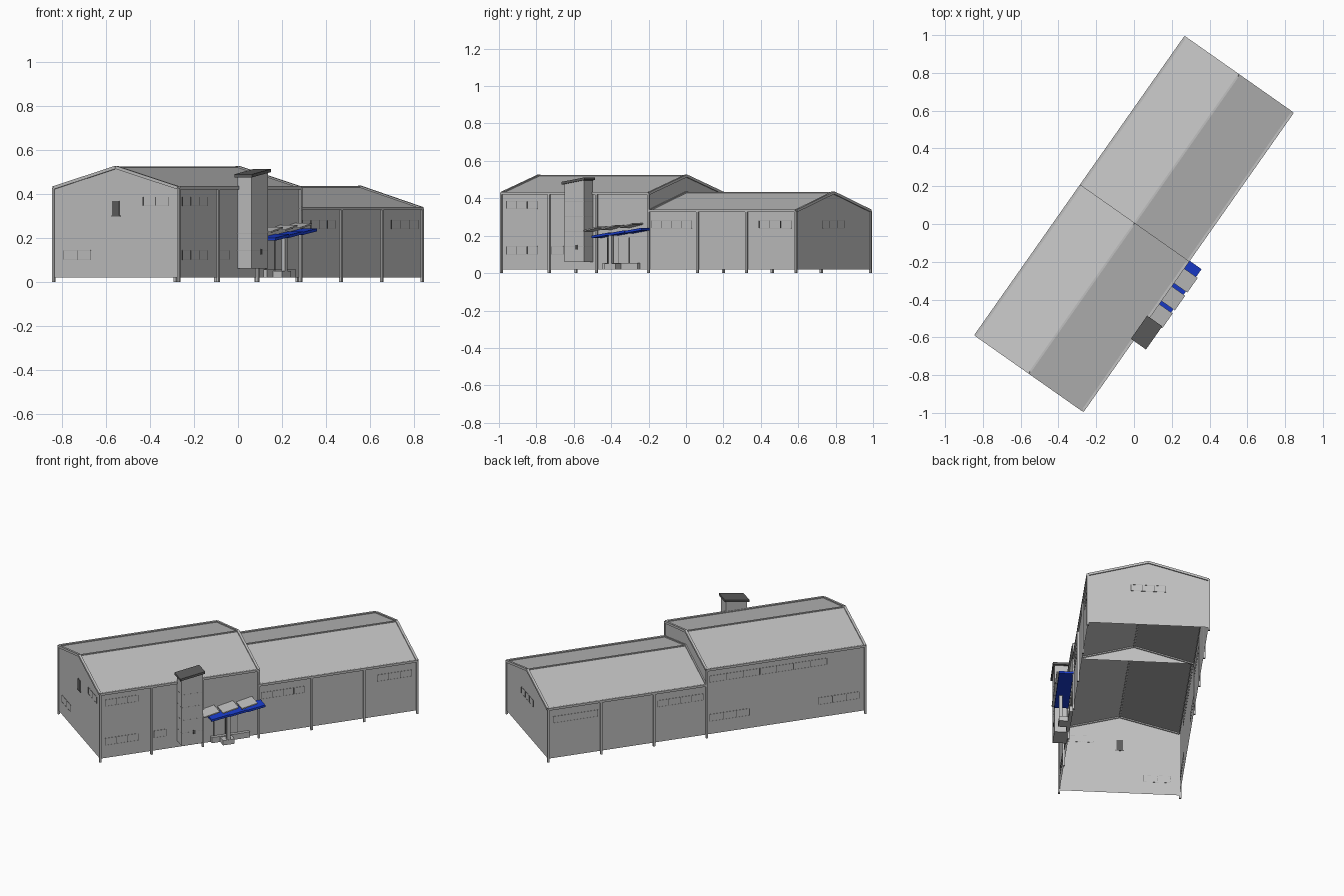
import bpy, bmesh, math
from mathutils import Vector

if "Cube" in bpy.data.objects:
    bpy.data.objects.remove(bpy.data.objects["Cube"])

ANGLE = math.radians(54.9)      # the building stands turned on the ground
L, W = 0.962, 0.344             # half length and half width to the walls
BASE = 0.02


def material(name, r, g, b):
    m = bpy.data.materials.new(name)
    m.diffuse_color = (r, g, b, 1)
    m.use_nodes = True
    m.node_tree.nodes["Principled BSDF"].inputs["Base Color"].default_value = m.diffuse_color
    return m


GREY = material("light_grey", 0.53, 0.53, 0.53)
TRIM = material("trim_grey", 0.42, 0.42, 0.42)
DARK = material("dark_grey", 0.11, 0.11, 0.11)
BLUE = material("deep_blue", 0.01, 0.045, 0.6)


# Points are (u along building, v towards the entrance side, z)
def mesh(name, points, faces, mat):
    bm = bmesh.new()
    vs = [bm.verts.new((u, -v, z)) for u, v, z in points]
    for f in faces:
        bm.faces.new([vs[i] for i in f])
    bmesh.ops.recalc_face_normals(bm, faces=bm.faces)
    me = bpy.data.meshes.new(name)
    bm.to_mesh(me)
    bm.free()
    me.materials.append(mat)
    ob = bpy.data.objects.new(name, me)
    ob.rotation_euler[2] = ANGLE
    bpy.context.collection.objects.link(ob)
    return ob


BOX = [(0, 1, 3, 2), (4, 6, 7, 5), (0, 4, 5, 1), (2, 3, 7, 6), (0, 2, 6, 4), (1, 5, 7, 3)]


def box(name, u, v, z, mat, rise=0):
    """Box between ranges; rise lifts the far u end to slope it."""
    pts = [(a, b, c + (rise if a == u[1] else 0)) for a in u for b in v for c in z]
    return mesh(name, pts, BOX, mat)


def bar(name, p, q, mat, r=0.007):
    """Square bar between two points."""
    p, q = Vector(p), Vector(q)
    d = (q - p).normalized()
    side = d.cross(Vector((0, 0, 1)))
    side = side.normalized() if side.length > 0.01 else Vector((1, 0, 0))
    up = side.cross(d)
    pts = [e + side * (s * r) + up * (t * r) for e in (p, q) for s in (-1, 1) for t in (-1, 1)]
    return mesh(name, pts, BOX, mat)


def hall(name, u_out, eave, ridge):
    """Open shell: two long walls, outer gable and pitched roof with trim."""
    p = [(u, v, z) for u in (0, u_out)
         for v, z in ((-W, BASE), (-W, eave), (0, ridge), (W, eave), (W, BASE))]
    mesh(name + "_walls", p, [(0, 1, 6, 5), (3, 4, 9, 8), (5, 6, 7, 8, 9)], GREY)
    mesh(name + "_roof", p, [(1, 2, 7, 6), (2, 3, 8, 7)], GREY)
    for s in (-1, 1):
        bar(name + "_gutter", (0, s * (W + .003), eave), (u_out, s * (W + .003), eave), GREY)
        for u in (0, u_out):
            bar(name + "_verge", (u, s * W, eave), (u, 0, ridge), GREY)
    bar(name + "_ridge_cap", (0, 0, ridge - .001), (u_out, 0, ridge - .001), GREY, .005)


hall("tall_hall", -L, 0.427, 0.52)
hall("low_hall", L, 0.333, 0.43)
# gable wall where the tall hall rises above the low one
mesh("step_gable", [(0, -W, .333), (0, -W, .427), (0, 0, .52), (0, W, .427), (0, W, .333)],
     [(0, 1, 2, 3, 4)], GREY)

# Downpipes along both long sides
for s in (-1, 1):
    for u in (-L, -.65, -.34, 0, .32, .64, L):
        if s < 0 and -.9 < u < -.1:
            continue
        bar("downpipe", (u, s * (W + .003), 0), (u, s * (W + .003), .427 if u <= 0 else .333), GREY, .006)


# Windows: flush pane, slim frame and mullions on one of the four walls
def window(wall, a, b, z0, z1, panes):
    def part(name, lo, hi, zl, zh, depth, mat):
        if wall in ("east", "west"):
            s = 1 if wall == "east" else -1
            box(name, (lo, hi), sorted((s * (W - .001), s * (W + depth))), (zl, zh), mat)
        else:
            s = 1 if wall == "north" else -1
            box(name, sorted((s * (L - .001), s * (L + depth))), (lo, hi), (zl, zh), mat)
    part("window_pane", a, b, z0, z1, .001, GREY)
    for z in (z0, z1):
        part("window_rail", a, b, z - .001, z + .001, .002, TRIM)
    for i in range(panes + 1):
        c = a + (b - a) * i / panes
        part("window_mullion", c - .0018, c + .0018, z0, z1, .002, DARK)


LOW, MID, HIGH = (.1, .143), (.24, .28), (.345, .385)
for wall, a, b, zs, n in (
        ("south", -.29, -.14, LOW, 2), ("south", .15, .29, HIGH, 2),
        ("east", -.93, -.73, HIGH, 3), ("east", -.93, -.73, LOW, 3), ("east", -.635, -.56, LOW, 1),
        ("east", .02, .28, MID, 4), ("east", .72, .93, MID, 3),
        ("west", .66, .93, MID, 1), ("west", .02, .3, MID, 4), ("west", -.73, -.02, HIGH, 7),
        ("west", -.93, -.68, LOW, 3), ("west", -.26, -.02, LOW, 3), ("north", -.1, .1, MID, 3)):
    window(wall, a, b, *zs, n)

# Louvre high in the end gable
box("gable_louvre", (-L - .004, -L + .001), (-.019, .019), (.3, .368), DARK)
box("louvre_sill", (-L - .005, -L + .001), (-.025, .025), (.297, .302), DARK)

# Tower with a sloping dark cap
tower = mesh("tower", [(u, v, z) for u, top in ((-.495, .477), (-.367, .497))
                       for v in (W, .424) for z in (.06, top)], BOX, GREY)
box("tower_cap", (-.507, -.357), (W - .008, .434), (.474, .488), DARK, .024)
box("tower_vent", (-.425, -.412), (.423, .426), (.125, .15), DARK)
for z in (.14, .22, .3, .38):
    box("tower_joint", (-.4955, -.3665), (W, .4245), (z, z + .0015), TRIM)

# Entrance: three stepped grey plates over three blue canopy plates
for i in range(3):
    u = -.365 + .115 * i
    box("canopy_top", (u, u + .095), (W, .44), (.222 + .009 * i, .229 + .009 * i), GREY, .02)
    u = -.315 + .109 * i
    box("canopy_blue", (u, u + .107), (W + .004, .43), (.187 + .013 * i, .2 + .013 * i), BLUE, .016)
box("entrance_post", (-.216, -.196), (.392, .412), (.05, .205), GREY)
box("entrance_plinth", (-.29, -.06), (W, .364), (BASE, .055), GREY)
box("entrance_step", (-.24, -.17), (W, .414), (BASE, .05), GREY)
for u in (-.27, -.2, -.13):
    box("door_jamb", (u - .002, u + .002), (W - .001, W + .003), (.055, .19), DARK)
